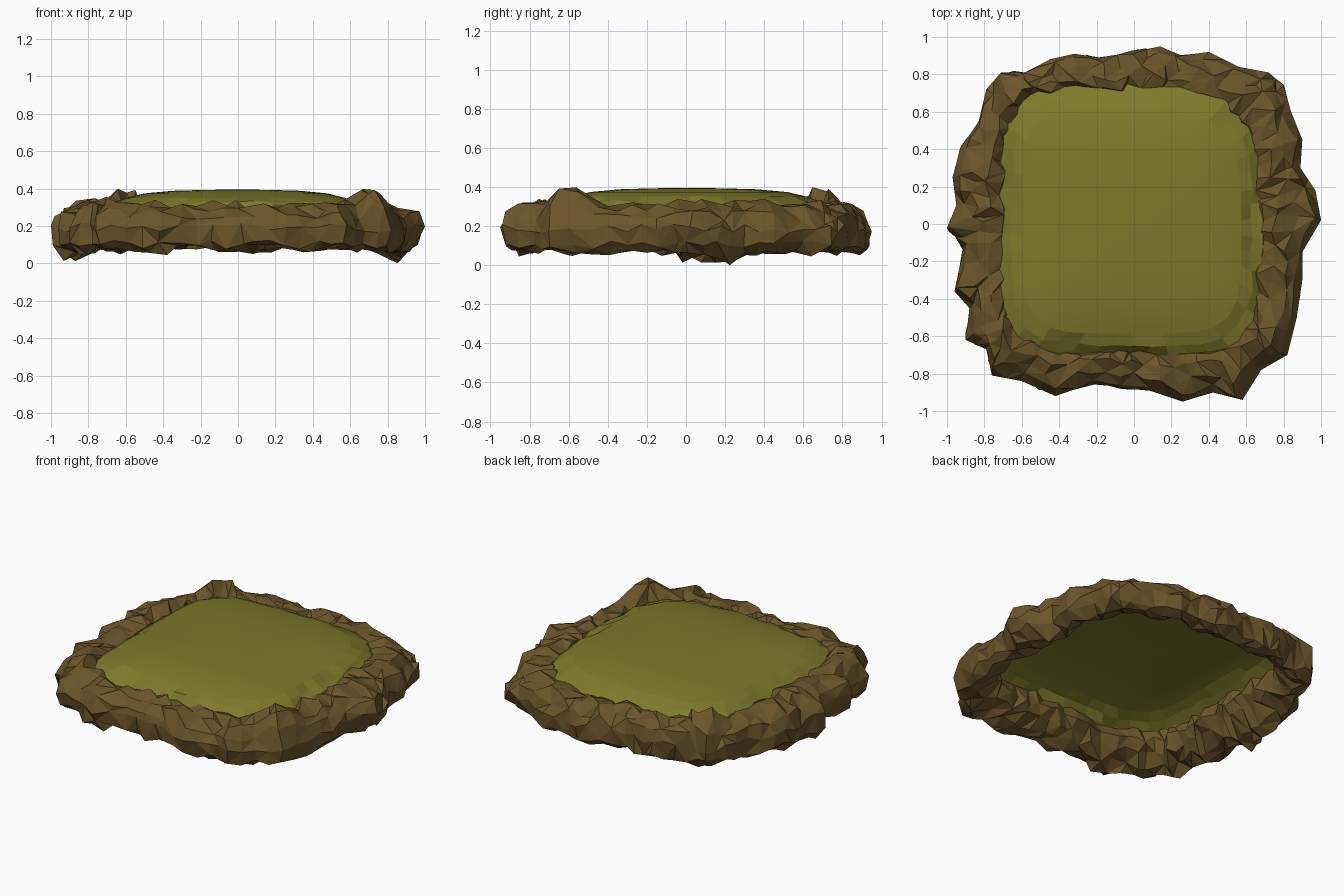
import bpy, math, random
from mathutils import Vector

if "Cube" in bpy.data.objects:
    bpy.data.objects.remove(bpy.data.objects["Cube"])

random.seed(5)

def material(name, rgb):
    m = bpy.data.materials.new(name)
    m.diffuse_color = (*rgb, 1)
    m.use_nodes = True
    m.node_tree.nodes["Principled BSDF"].inputs["Base Color"].default_value = m.diffuse_color
    return m

def build(name, verts, faces, mat):
    me = bpy.data.meshes.new(name)
    me.from_pydata(verts, [], faces)
    me.materials.append(mat)
    ob = bpy.data.objects.new(name, me)
    bpy.context.collection.objects.link(ob)
    return ob

def inner(a):
    # rounded-square opening of the rock rim, softer at the back right
    c, s = math.cos(a), math.sin(a)
    n = 3.3 if c > 0 and s > 0 else 5
    r = (abs(c / 0.68) ** n + abs(s / 0.70) ** n) ** (-1 / n)
    return Vector((r * c - 0.015, r * s + 0.02))

earth = material("brown rock", (0.150, 0.090, 0.024))
grass = material("moss green", (0.205, 0.195, 0.024))

# outer outline of the rock rim, anticlockwise
outline = [(1, .02), (.97, .18), (.89, .3), (.9, .45), (.84, .6), (.8, .74), (.72, .81),
           (.56, .84), (.4, .92), (.25, .9), (.14, .95), (0, .92), (-.18, .89), (-.32, .91),
           (-.45, .88), (-.58, .81), (-.71, .81), (-.79, .72), (-.83, .55), (-.93, .4),
           (-.97, .25), (-.95, .1), (-1, -.02), (-.91, -.12), (-.96, -.36), (-.88, -.45),
           (-.9, -.62), (-.79, -.67), (-.76, -.81), (-.6, -.84), (-.42, -.92), (-.22, -.85),
           (-.05, -.88), (.08, -.89), (.26, -.95), (.42, -.9), (.58, -.94), (.68, -.78),
           (.82, -.7), (.87, -.5), (.9, -.3), (.9, -.15)]
# rim cross-section: position between opening (0) and outline (1), height
section = [(1, .19), (.88, .255), (.62, .295), (.30, .315), (.03, .30), (-.06, .22),
           (.10, .15), (.42, .095), (.72, .07), (.93, .10)]
TOP, FEET = (1, 2, 3), (7, 8)
# tall rocks and low feet: x, y, height change, radius
bumps = [(.72, -.6, .13, .16), (-.62, .7, .11, .16), (-.8, -.65, .07, .2), (-.85, .3, .04, .35),
         (.76, .78, -.04, .25)]
feet = [(-.9, .1, -.07, .25), (.88, .2, -.06, .25), (0, -.85, .03, .3)]

# rock rim: jittered tube around the outline, with extra sections midway
path = []
for i, o in enumerate(outline):
    a, b = Vector(o), Vector(outline[(i + 1) % len(outline)])
    path += [a, a.lerp(b, .5)]
verts, faces = [], []
N, K = len(path), len(section)
for i, out in enumerate(path):
    inn = inner(math.atan2(out.y, out.x))
    for k, (t, z) in enumerate(section):
        p = inn.lerp(out, t)
        if k:
            j = .022
            p += Vector((random.uniform(-j, j), random.uniform(-j, j)))
            p.x, p.y = max(-.99, min(.99, p.x)), max(-.95, min(.95, p.y))
        z += random.uniform(-.026, .026)
        for bx, by, h, r in (bumps if k in TOP else feet if k in FEET else []):
            z += h * max(0, 1 - (p - Vector((bx, by))).length / r)
        verts.append((p.x, p.y, max(0, z)))
for i in range(N):
    for k in range(K):
        a, b = i * K + k, ((i + 1) % N) * K + k
        c, d = ((i + 1) % N) * K + (k + 1) % K, i * K + (k + 1) % K
        faces += [(a, b, c), (a, c, d)] if (i + k) % 2 else [(a, b, d), (b, c, d)]
low = min(v[2] for v in verts)
build("rock_rim", [(x, y, z - low) for x, y, z in verts], faces, earth)

# moss top: domed sheet with a faceted edge that tucks down into the rim
rings = [(.25, .393), (.5, .388), (.72, .374), (.86, .350), (.95, .322), (1.02, .29), (1.08, .25)]
S = 48
verts, faces = [(0, 0, .395)], []
for q, (f, z) in enumerate(rings):
    for i in range(S):
        p = inner(2 * math.pi * i / S) * f
        n = random.uniform(-.012, .012) if q > 3 else 0
        verts.append((p.x + n, p.y - n, z + n))
for i in range(S):
    j = (i + 1) % S
    faces.append((0, 1 + i, 1 + j))
    for q in range(len(rings) - 1):
        a = 1 + q * S
        faces.append((a + i, a + S + i, a + S + j, a + j))
top = build("moss_top", verts, faces, grass)
for p in top.data.polygons:
    p.use_smooth = p.center.z > .34
